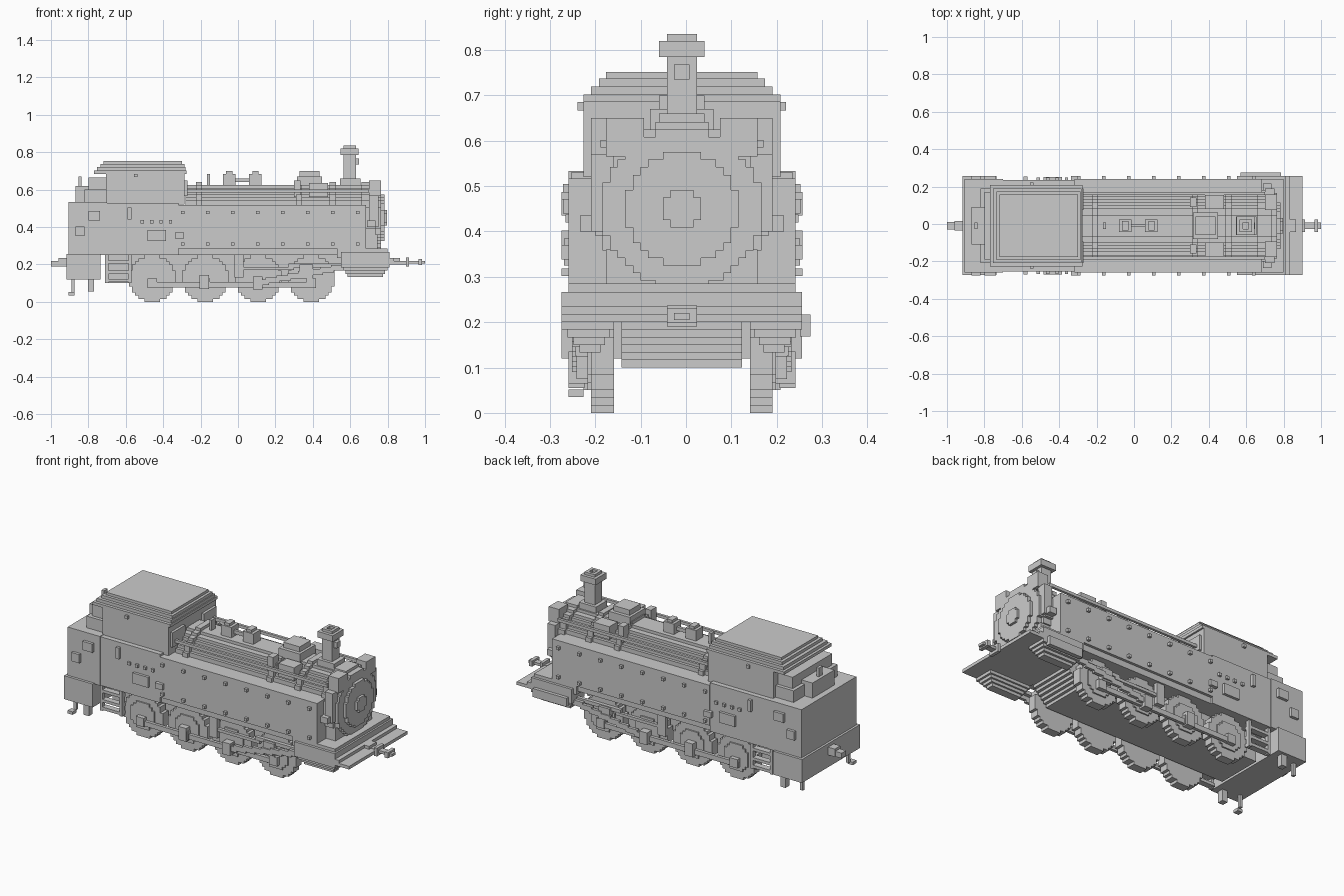
import bpy, bmesh, math

V = 1 / 60        # block size of the stepped style
YC = -0.009       # centre plane of the engine


def part(name, boxes, mirror=False):
    """One object from boxes (x0, x1, y0, y1, z0, z1), y measured from the centre plane."""
    bm = bmesh.new()
    if mirror:
        boxes = boxes + [(a, b, -d, -c, e, f) for a, b, c, d, e, f in boxes]
    for x0, x1, y0, y1, z0, z1 in boxes:
        vs = bmesh.ops.create_cube(bm, size=1)["verts"]
        for v in vs:
            v.co = ((x0 + x1) / 2 + v.co.x * (x1 - x0),
                    YC + (y0 + y1) / 2 + v.co.y * (y1 - y0),
                    (z0 + z1) / 2 + v.co.z * (z1 - z0))
    me = bpy.data.meshes.new(name)
    bm.to_mesh(me)
    bm.free()
    ob = bpy.data.objects.new(name, me)
    bpy.context.collection.objects.link(ob)
    return ob


def disc_rows(n):
    """Stepped disc of 2n+1 rows as (half width, low, high), equal rows merged."""
    rows = []
    for k in range(-n, n + 1):
        w = (math.floor(math.sqrt((n + .5) ** 2 - k * k)) + .5) * V
        if rows and abs(rows[-1][0] - w) < 1e-6:
            rows[-1][2] = (k + .5) * V
        else:
            rows.append([w, (k - .5) * V, (k + .5) * V])
    return rows


def disc_x(x0, x1, n, zc):
    return [(x0, x1, -w, w, zc + a, zc + b) for w, a, b in disc_rows(n)]


def disc_y(cx, zc, n, y0, y1):
    return [(cx - w, cx + w, y0, y1, zc + a, zc + b) for w, a, b in disc_rows(n)]


# Boiler, bands and smokebox
ZB = 0.45
part("boiler", disc_x(-0.28, 0.66, 10, ZB))
part("smokebox", disc_x(0.66, 0.735, 11, ZB))
part("smokebox_rim", disc_x(0.735, 0.765, 10, ZB))
part("smokebox_door", disc_x(0.765, 0.783, 7, ZB))
part("door_hub", disc_x(0.783, 0.797, 2, ZB))
for i, x in enumerate((-0.225, 0.31, 0.49)):
    part(f"boiler_band_{i}", disc_x(x, x + 2 * V, 11, ZB))
part("smokebox_saddle", [(0.56, 0.745, -0.167, 0.167, 0.265, 0.36)])
part("smokebox_brackets", [(0.70, 0.765, 0.084, 0.167, 0.565, 0.65),
                           (0.70, 0.75, 0.15, 0.2, 0.40, 0.57),
                           (0.69, 0.735, 0.19, 0.225, 0.40, 0.435)], True)
part("handrail", [(-0.28, 0.70, 0.165, 0.18, 0.585, 0.602)], True)

# Chimney with cap and lamp
part("chimney", [(0.545, 0.655, -0.05, 0.05, 0.62, 0.66),
                 (0.565, 0.63, -0.033, 0.033, 0.62, 0.79),
                 (0.548, 0.645, -0.05, 0.05, 0.785, 0.82)])
part("chimney_lip", [(0.565, 0.63, 0.017, 0.033, 0.82, 0.835),
                     (0.565, 0.63, -0.033, -0.017, 0.82, 0.835),
                     (0.565, 0.582, -0.033, 0.033, 0.82, 0.835),
                     (0.613, 0.63, -0.033, 0.033, 0.82, 0.835)])
part("chimney_lamp", [(0.63, 0.648, -0.017, 0.017, 0.735, 0.768)])

# Fittings on top of the boiler
part("dome", [(0.315, 0.45, -0.07, 0.07, 0.62, 0.67),
              (0.33, 0.435, -0.05, 0.05, 0.67, 0.70)])
part("sand_boxes", [(0.38, 0.48, 0.09, 0.165, 0.56, 0.635),
                    (0.30, 0.335, 0.10, 0.15, 0.56, 0.65)], True)
part("valves", [(x, x + 4 * V, -0.033, 0.033, 0.62, 0.685) for x in (-0.08, 0.06)]
     + [(x + V, x + 3 * V, -0.025, 0.025, 0.685, 0.70) for x in (-0.08, 0.06)]
     + [(-0.015, 0.06, -0.008, 0.008, 0.64, 0.66)])
part("whistle", [(-0.165, -0.15, -0.017, 0.017, 0.62, 0.685)])

# Side tanks with rivets
part("side_tank", [(-0.318, 0.685, 0.12, 0.25, 0.285, 0.517)], True)
part("tank_rivets", [(-0.304 + .1337 * i, -0.287 + .1337 * i, 0.25, 0.266, z, z + V)
                     for i in range(8) for z in (0.302, 0.47)], True)

# Running board and stepped front deck
part("running_board", [(-0.58, 0.55, -0.235, 0.235, 0.25, 0.285),
                       (0.53, 0.80, -0.25, 0.25, 0.235, 0.285)])
part("front_deck", [(0.55, 0.90, -0.265, 0.265, 0.2, 0.218),
                    (0.55, 0.835, -0.265, 0.265, 0.218, 0.235),
                    (0.55, 0.81, -0.265, 0.265, 0.235, 0.267)])

# Cylinders with stepped undersides
part("cylinder", [(0.55 + i * .012, 0.81 - i * .012, 0.15 + i * .01, 0.265 - i * .013,
                   0.2 - (i + 1) * V, 0.2 - i * V) for i in range(4)], True)
part("cylinder_cover", [(0.57, 0.785, 0.26, 0.284, 0.168, 0.217)])

# Chassis between the wheels, front stepped back
part("chassis", [(-0.70, 0.46 + i * V, -0.133, 0.133, 0.1 + i * V, 0.1 + (i + 1) * V)
                 for i in range(6)] + [(-0.70, 0.58, -0.133, 0.133, 0.2, 0.27)])

# Wheels
for i in range(4):
    cx = -0.458 + i * 0.2833
    w = [b for b in disc_y(cx, 0.125, 7, 0.15, 0.2)]
    w += disc_y(cx, 0.125, 4, 0.2, 0.208) + disc_y(cx, 0.1, 1, 0.2, 0.232)
    part(f"wheel_pair_{i + 1}", w, True)

# Coupling rod, cranks and sloping connecting rod
part("coupling_rod", [(-0.485, 0.415, 0.208, 0.225, 0.078, 0.106)], True)
part("crank_bosses", [(-0.205, -0.155, 0.2, 0.242, 0.068, 0.145),
                      (0.08, 0.13, 0.2, 0.25, 0.065, 0.135)], True)
part("connecting_rod", [(0.09 + i * .058, 0.09 + (i + 1) * .058 + V, 0.225, 0.242,
                         0.09 + i * .011, 0.12 + i * .011) for i in range(8)], True)
part("valve_gear", [(0.27, 0.55, 0.2, 0.22, 0.185, 0.205),
                    (0.33, 0.40, 0.2, 0.235, 0.125, 0.2),
                    (-0.02, 0.03, 0.2, 0.225, 0.13, 0.25),
                    (0.03, 0.30, 0.205, 0.222, 0.17, 0.187)], True)

# Cab with stepped roof
part("cab", [(-0.71, -0.318, -0.245, 0.245, 0.25, 0.53),
             (-0.705, -0.285, -0.217, 0.217, 0.52, 0.70)])
part("cab_roof", [(-0.77, -0.275, -0.217, 0.217, 0.685, 0.702),
                  (-0.755, -0.28, -0.2, 0.2, 0.702, 0.72),
                  (-0.735, -0.285, -0.183, 0.183, 0.72, 0.737),
                  (-0.718, -0.30, -0.167, 0.167, 0.737, 0.752)])
part("cab_front_windows", [(-0.285, -0.27, 0.084, 0.2, 0.565, 0.65)], True)
part("cab_side_details", [(-0.485, -0.385, 0.245, 0.26, 0.325, 0.385),
                          (-0.338, -0.29, 0.245, 0.266, 0.338, 0.37),
                          (-0.59, -0.57, 0.24, 0.262, 0.44, 0.505),
                          (-0.555, -0.537, 0.21, 0.23, 0.667, 0.685)]
     + [(-0.52 + i * .05, -0.503 + i * .05, 0.24, 0.257, 0.42, 0.437)
        for i in range(4)], True)

# Ladder steps below the cab door
part("cab_steps", [(-0.71, -0.57, 0.2, 0.235, z, z + V) for z in (0.106, 0.15, 0.205)]
     + [(x, x + V, 0.21, 0.235, 0.1, 0.26) for x in (-0.71, -0.585)], True)

# Coal bunker
part("bunker", [(-0.905, -0.70, -0.25, 0.25, 0.25, 0.533),
                (-0.82, -0.70, -0.2, 0.2, 0.533, 0.60),
                (-0.87, -0.77, -0.1, 0.1, 0.533, 0.62),
                (-0.80, -0.70, -0.18, 0.18, 0.60, 0.665)])
part("bunker_base", [(-0.918, -0.735, -0.265, 0.265, 0.12, 0.255)])
part("bunker_side_plates", [(-0.80, -0.737, 0.25, 0.266, 0.435, 0.485),
                            (-0.87, -0.82, 0.25, 0.266, 0.352, 0.402)], True)
part("bunker_lever", [(-0.853, -0.837, -0.017, 0.017, 0.62, 0.67)])
part("rear_posts", [(-0.803, -0.77, 0.215, 0.25, 0.055, 0.12)], True)
part("rear_hooks", [(-0.89, -0.873, 0.20, 0.217, 0.05, 0.12)], True)
part("hook_foot", [(-0.905, -0.873, -0.25, -0.217, 0.035, 0.052)])

# Couplings at both ends
part("front_coupling", [(0.80, 0.865, -0.033, 0.033, 0.2, 0.235),
                        (0.865, 1.0, -0.017, 0.017, 0.205, 0.22),
                        (0.897, 0.915, -0.033, 0.033, 0.19, 0.237),
                        (0.965, 0.985, -0.033, 0.033, 0.198, 0.23)])
part("rear_coupling", [(-0.96, -0.915, -0.025, 0.025, 0.19, 0.235),
                       (-1.0, -0.95, -0.02, 0.02, 0.19, 0.22)])
